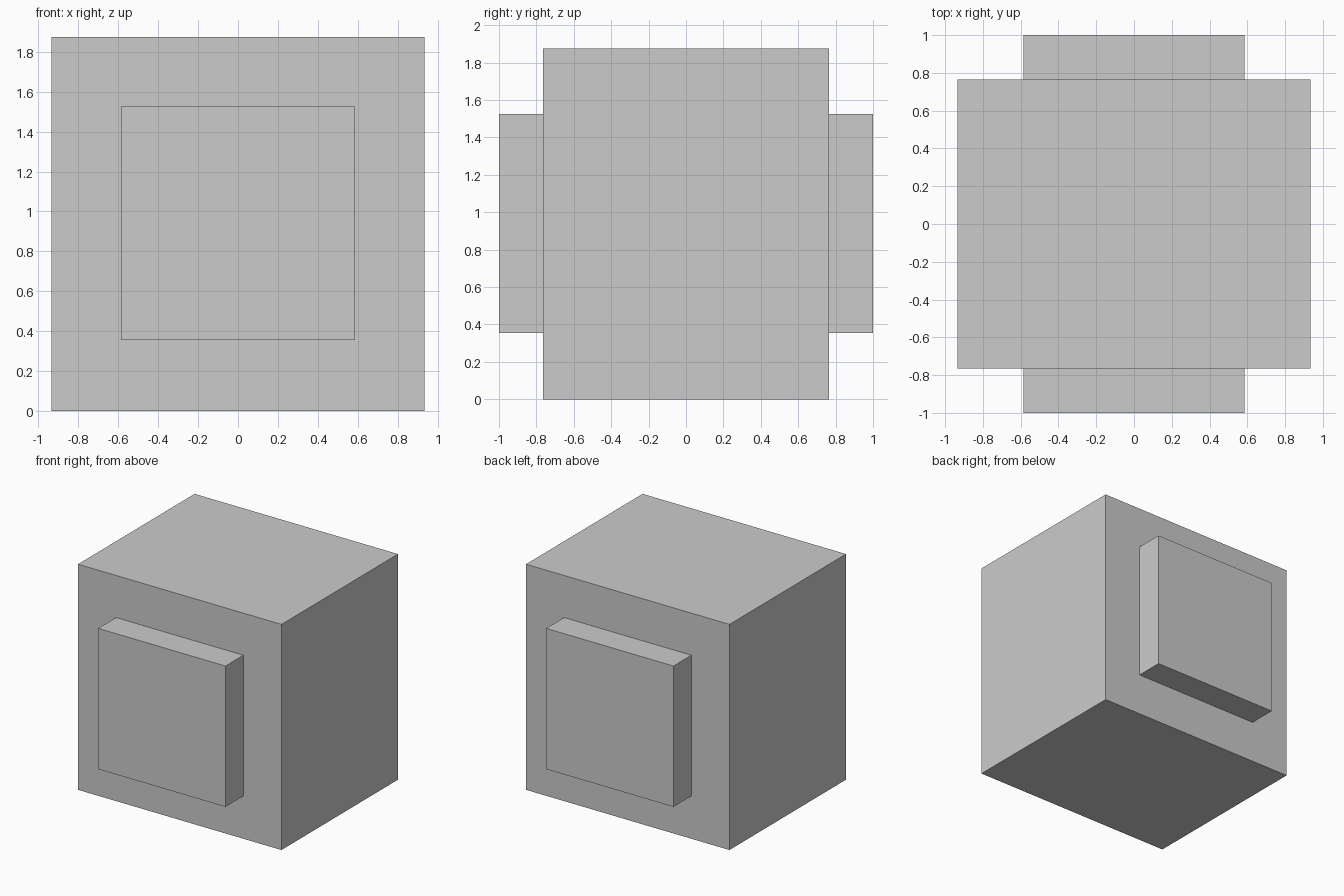
import bpy

if "Cube" in bpy.data.objects:
    bpy.data.objects.remove(bpy.data.objects["Cube"])

WIDTH, DEPTH, HEIGHT = 1.87, 1.53, 1.875
PANEL = 1.17          # side of the square panels
REACH = 1.0           # how far the panels reach along y


def box(name, size, centre):
    bpy.ops.mesh.primitive_cube_add(size=1, location=centre)
    obj = bpy.context.object
    obj.name = name
    obj.scale = size
    bpy.ops.object.transform_apply(location=False, rotation=False, scale=True)
    return obj


# Main block
box("body", (WIDTH, DEPTH, HEIGHT), (0, 0, HEIGHT / 2))

# Raised square panels on the front and back
thickness = REACH - DEPTH / 2
for name, side in (("front_panel", -1), ("back_panel", 1)):
    box(name, (PANEL, thickness, PANEL),
        (0, side * (REACH - thickness / 2), 0.94))
